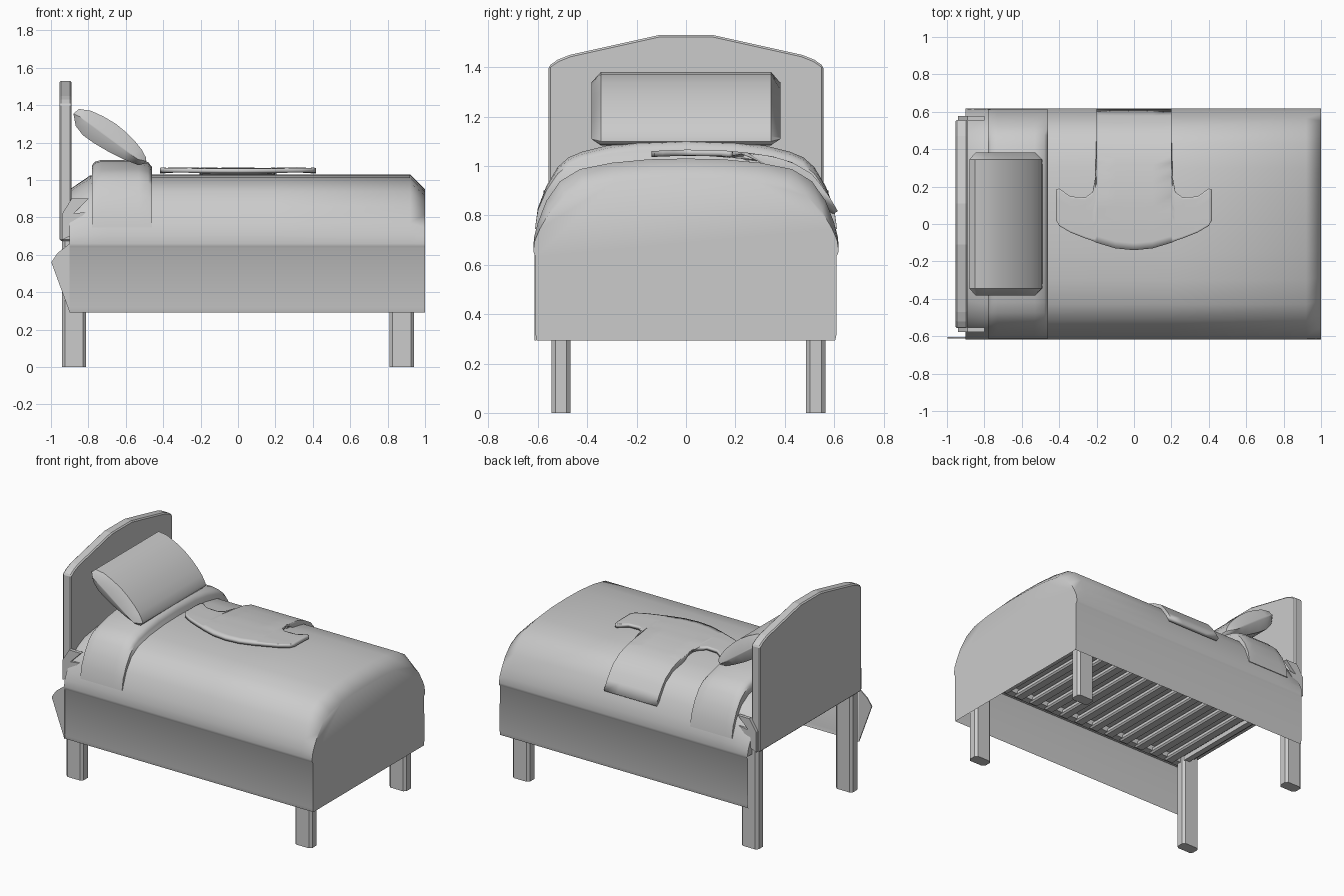
import bpy
import bmesh
import math
from mathutils import Vector

old = bpy.data.objects.get("Cube")
if old:
    bpy.data.objects.remove(old, do_unlink=True)

# One plain grey for everything
GREY = (0.6, 0.6, 0.6, 1)
grey = bpy.data.materials.new("plain_grey")
grey.use_nodes = True
grey.diffuse_color = GREY
grey.node_tree.nodes["Principled BSDF"].inputs["Base Color"].default_value = GREY


def finish(name, bm, smooth=None, bevel=0):
    bmesh.ops.recalc_face_normals(bm, faces=bm.faces)
    mesh = bpy.data.meshes.new(name)
    bm.to_mesh(mesh)
    bm.free()
    mesh.materials.append(grey)
    ob = bpy.data.objects.new(name, mesh)
    bpy.context.collection.objects.link(ob)
    if bevel:
        mod = ob.modifiers.new("bevel", "BEVEL")
        mod.width = bevel
        mod.segments = 1
        mod.limit_method = "ANGLE"
    if smooth:
        bpy.ops.object.select_all(action="DESELECT")
        ob.select_set(True)
        bpy.context.view_layer.objects.active = ob
        bpy.ops.object.shade_smooth_by_angle(angle=math.radians(smooth))
    return ob


def loft(name, rings, closed=True, caps=(True, True), **kw):
    """Skin matching rings of points, optionally capping each end."""
    bm = bmesh.new()
    loops = [[bm.verts.new(p) for p in ring] for ring in rings]
    n = len(loops[0])
    for a, b in zip(loops, loops[1:]):
        for i in range(n if closed else n - 1):
            j = (i + 1) % n
            bm.faces.new((a[i], a[j], b[j], b[i]))
    for loop, cap in zip((loops[0], loops[-1]), caps):
        if cap:
            bm.faces.new(loop)
    return finish(name, bm, **kw)


def box(name, lo, hi, **kw):
    corners = [(lo[0], lo[1]), (hi[0], lo[1]), (hi[0], hi[1]), (lo[0], hi[1])]
    return loft(name, [[(x, y, z) for x, y in corners] for z in (lo[2], hi[2])], **kw)


def mirrored(half):
    """Half profile from the crown down to the hem, mirrored across y."""
    return [(-y, z) for y, z in reversed(half[1:])] + list(half)


# Cross-section of the bedding, from the crown to the hem
crown = [(0, 1.03), (.15, 1.027), (.3, 1.013), (.43, .987), (.51, .938), (.565, .86),
         (.6, .77), (.616, .71), (.618, .66)]
skirt = [(.616, .645), (.609, .635), (.61, .32), (.604, .293)]


def bedding_ring(x, drop, half, shrink=0):
    ring = []
    for y, z in mirrored(half):
        t = max(0, (z - .66) / .37)
        ring.append((x, y * (1 - shrink - drop * .6 * t), z - shrink - drop * t))
    return ring


# Blanket: a draped sheet closed at the foot end
loft("blanket", [bedding_ring(x, d, crown + skirt) for x, d in
                 ((-.9, .08), (-.79, .005), (-.7, 0), (.2, 0), (.92, 0), (1, .08))],
     closed=False, caps=(False, True), smooth=62)

# Mattress fills the blanket above the slats
loft("mattress", [bedding_ring(x, d, crown, .008) for x, d in
                  ((-.9, .08), (-.79, .005), (.9, .005), (.97, .09))], smooth=40)

# Turned-back fold of the sheet behind the pillow
fold = [(0, 1.108), (.2, 1.1), (.32, 1.083), (.42, 1.058), (.475, 1.035), (.52, .995),
        (.565, .92), (.6, .83), (.612, .745)]


def fold_ring(x, drop):
    return [(x, y, z - drop * (z - .745) / .36) for y, z in mirrored(fold)]


loft("turned_back_fold", [fold_ring(x, d) for x, d in
                          ((-.78, .028), (-.765, .01), (-.73, 0), (-.53, 0), (-.48, .012),
                           (-.46, .038))], smooth=45)

# Shaped throw lying over the bed and down the left side
drape = [(-.15, 1.06), (0, 1.066), (.14, 1.064), (.25, 1.054), (.35, 1.039), (.43, 1.015),
         (.51, .968), (.565, .902), (.625, .8)]


def drape_height(y):
    for (y0, z0), (y1, z1) in zip(drape, drape[1:]):
        if y <= y1:
            return z0 + (z1 - z0) * (y - y0) / (y1 - y0)


edge = [(0, -.14, .615), (.1, -.13, .615), (.2, -.1, .615), (.207, -.097, .25), (.222, -.09, .17),
        (.26, -.077, .142), (.34, -.045, .147), (.4, -.01, .19), (.416, .02, .185)]
columns = [(-x, a, b) for x, a, b in reversed(edge[1:])] + edge
STEPS = 20
grid = []
for x, near, far in columns:
    ys = [near + (far - near) * k / STEPS for k in range(STEPS + 1)]
    grid.append([(x, y, drape_height(y)) for y in ys])
throw = loft("shaped_throw", grid, closed=False, caps=(False, False), smooth=40)
solid = throw.modifiers.new("thickness", "SOLIDIFY")
solid.thickness = .024
solid.offset = -1

# Pillow: leaning lens section with ends pinched to a ridge
section = [(-.88, 1.355), (-.85, 1.38), (-.785, 1.37), (-.72, 1.34), (-.655, 1.302), (-.6, 1.257),
           (-.553, 1.21), (-.515, 1.163), (-.492, 1.12), (-.49, 1.1), (-.503, 1.085),
           (-.54, 1.083), (-.61, 1.11), (-.69, 1.15), (-.77, 1.197), (-.83, 1.24), (-.868, 1.29)]
mid = Vector((-.69, 1.225))
axis = Vector((.37, -.27)).normalized()


def pillow_ring(y, pinch):
    ring = []
    for p in section:
        v = Vector(p) - mid
        along = axis * v.dot(axis)
        q = mid + along * (1 - .16 * pinch) + (v - along) * (1 - .93 * pinch)
        ring.append((q.x, y, q.y))
    return ring


loft("pillow", [pillow_ring(y, p) for y, p in
                ((-.383, 1), (-.345, 0), (.345, 0), (.383, 1))], smooth=44)

# Headboard with a raised crest
board = mirrored([(.11, 1.53), (.47, 1.45), (.52, 1.43), (.556, 1.405), (.556, .675)])
board.insert(len(board) // 2, (-.11, 1.53))
loft("headboard", [[(x, y, z) for y, z in board] for x in (-.955, -.89)], bevel=.008)

# Frame: legs, rails and slats
for s, side in ((1, "left"), (-1, "right")):
    mid_y = s * .516 + .01
    for name, x, top in (("head", -.877, .7), ("foot", .875, .66)):
        leg = box(f"{name}_leg_{side}", (x - .065, mid_y - .039, 0), (x + .065, mid_y + .039, top))
        bm = bmesh.new()
        bm.from_mesh(leg.data)
        upright = [e for e in bm.edges if abs(e.verts[0].co.z - e.verts[1].co.z) > .1]
        bmesh.ops.bevel(bm, geom=upright, offset=.016, segments=1, affect="EDGES")
        bm.to_mesh(leg.data)
        bm.free()
    rail = sorted((s * .5, s * .55))
    box(f"side_rail_{side}", (-.86, rail[0], .615), (.9, rail[1], .69))
for end, x in (("head", -.84), ("foot", .87)):
    box(f"{end}_rail", (x - .02, -.5, .62), (x + .02, .5, .69))
SLATS = 13
for i in range(SLATS):
    x = -.74 + 1.52 * i / (SLATS - 1)
    box(f"slat_{i}", (x - .036, -.54, .605), (x + .036, .54, .645), bevel=.01)


# Loose sheet corners tucked behind the mattress
def flap(name, outline, y, thick):
    loft(name, [[(x, y + d, z) for x, z in outline] for d in (-thick, thick)])


flap("corner_flap", [(-.9, .293), (-.998, .56), (-.965, .61), (-.9, .66)], -.609, .004)
tuck = [(-.94, .68), (-.9, .7), (-.79, .74), (-.87, .77), (-.81, .83), (-.88, .82), (-.8, .9),
        (-.89, .9), (-.94, .82)]
for s, side in ((1, "left"), (-1, "right")):
    flap(f"sheet_tuck_{side}", tuck, s * .565, .012)
